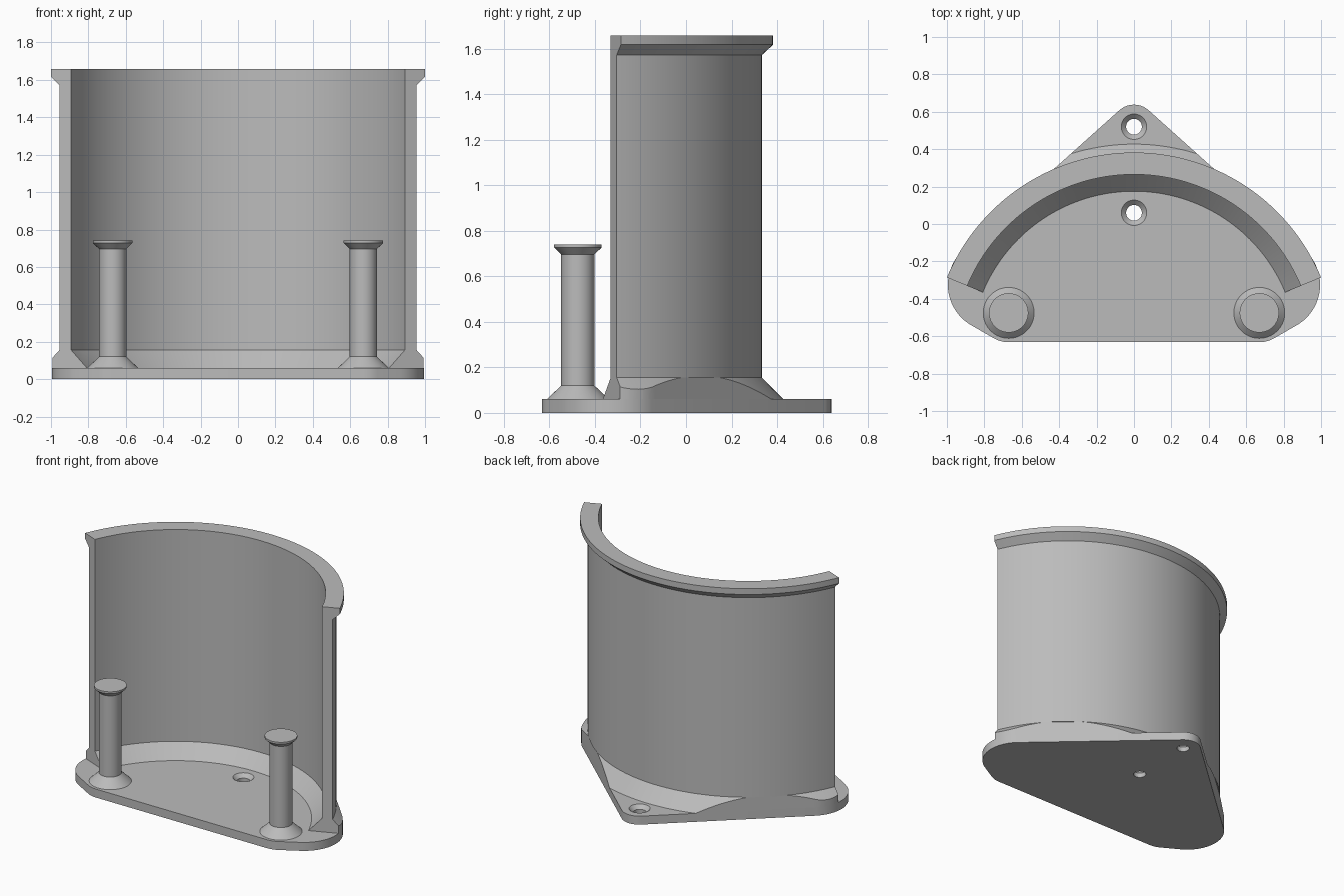
import bpy, bmesh
from math import sin, cos, pi, radians
from mathutils import Vector

cube = bpy.data.objects.get("Cube")
if cube:
    bpy.data.objects.remove(cube, do_unlink=True)

grey = bpy.data.materials.new("plain grey")
grey.use_nodes = True
colour = (0.5, 0.5, 0.5, 1)
grey.diffuse_color = colour
grey.node_tree.nodes["Principled BSDF"].inputs["Base Color"].default_value = colour

PLATE_TOP = 0.06
FOOT_TOP = 0.155
CENTRE = (0, -0.70)          # axis of the curved wall
POST_X, POST_Y = 0.67, -0.475


def finish(name, bm):
    bmesh.ops.recalc_face_normals(bm, faces=bm.faces)
    mesh = bpy.data.meshes.new(name)
    bm.to_mesh(mesh)
    bm.free()
    mesh.materials.append(grey)
    obj = bpy.data.objects.new(name, mesh)
    bpy.context.collection.objects.link(obj)
    return obj


def revolve(name, profile, centre, start=0, end=360, steps=64):
    """Sweep a closed (radius, z) profile round a vertical axis."""
    bm = bmesh.new()
    full = end - start == 360
    rings = []
    for i in range(steps if full else steps + 1):
        a = radians(start + (end - start) * i / steps)
        rings.append([bm.verts.new((centre[0] + r * cos(a), centre[1] + r * sin(a), z))
                      for r, z in profile])
    n = len(profile)
    for i in range(steps):
        a, b = rings[i], rings[(i + 1) % len(rings)]
        for j in range(n):
            k = (j + 1) % n
            bm.faces.new((a[j], b[j], b[k], a[k]))
    if not full:
        bm.faces.new(rings[0])
        bm.faces.new(rings[-1])
    bmesh.ops.remove_doubles(bm, verts=bm.verts, dist=1e-5)
    return finish(name, bm)


def hull_prism(name, circles, low, high):
    """Upright prism whose outline wraps round a set of circles."""
    bm = bmesh.new()
    for x, y, r in circles:
        for i in range(64):
            a = 2 * pi * i / 64
            for z in (low, high):
                bm.verts.new((x + r * cos(a), y + r * sin(a), z))
    out = bmesh.ops.convex_hull(bm, input=bm.verts)
    spare = {g for g in out["geom_interior"] + out["geom_unused"]
             if isinstance(g, bmesh.types.BMVert)}
    bmesh.ops.delete(bm, geom=list(spare), context="VERTS")
    bmesh.ops.dissolve_limit(bm, angle_limit=radians(0.5), verts=bm.verts, edges=bm.edges)
    return finish(name, bm)


def cut(obj, cutter, operation):
    mod = obj.modifiers.new("cut", "BOOLEAN")
    mod.operation = operation
    mod.solver = "EXACT"
    mod.object = cutter
    bpy.context.view_layer.objects.active = obj
    bpy.ops.object.modifier_apply(modifier=mod.name)
    bpy.data.objects.remove(cutter, do_unlink=True)


# Base plate: rounded tab at the back, rounded corners at the sides and front
outline = [(0, 0.52, 0.118)]
for side in (-1, 1):
    outline += [(side * 0.745, -0.325, 0.25), (side * POST_X, POST_Y, 0.157)]
plate = hull_prism("base_plate", outline, 0, PLATE_TOP)

# Countersunk screw holes
for y in (0.52, 0.06):
    sink = revolve("hole_cutter", [(0, -0.02), (0.042, -0.02), (0.042, 0.034),
                                   (0.068, PLATE_TOP), (0.068, 0.1), (0, 0.1)], (0, y))
    cut(plate, sink, "DIFFERENCE")

# Sloped foot of the wall, trimmed to the plate outline
foot = revolve("wall_foot", [(0.875, PLATE_TOP), (1.127, PLATE_TOP),
                             (1.034, FOOT_TOP), (0.965, FOOT_TOP)],
               CENTRE, 22.5, 157.5, 72)
cut(foot, hull_prism("trim_cutter", outline, -0.1, 0.4), "INTERSECT")

# Curved wall with an outward lip
wall = revolve("curved_wall", [(0.965, FOOT_TOP), (1.034, FOOT_TOP), (1.034, 1.572),
                               (1.0824, 1.617), (1.0824, 1.658), (0.965, 1.658)],
               CENTRE, 22.5, 157.5, 72)

# Front posts with flared feet and flat caps
posts = [revolve(f"{label}_post",
                 [(0, PLATE_TOP), (0.136, PLATE_TOP), (0.073, 0.12), (0.073, 0.696),
                  (0.105, 0.727), (0.105, 0.74), (0, 0.74)], (side * POST_X, POST_Y))
         for side, label in ((-1, "right"), (1, "left"))]

# Smooth the curves, keep the edges crisp
for obj in bpy.context.selected_objects:
    obj.select_set(False)
for obj in [plate, foot, wall] + posts:
    obj.select_set(True)
bpy.context.view_layer.objects.active = plate
bpy.ops.object.shade_smooth_by_angle(angle=radians(25))
